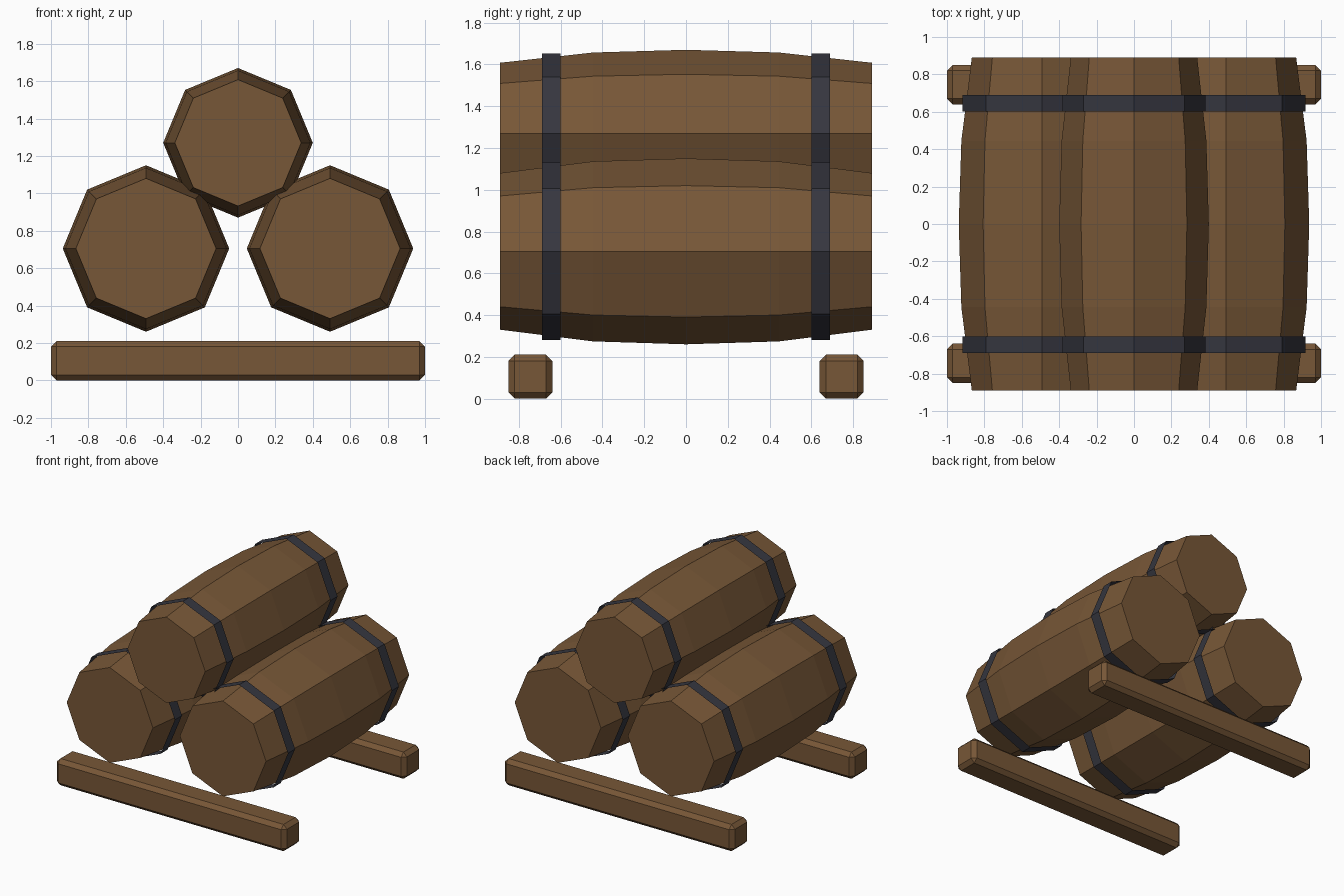
import bpy, bmesh, math

if "Cube" in bpy.data.objects:
    bpy.data.objects.remove(bpy.data.objects["Cube"])


def material(name, rgb):
    m = bpy.data.materials.new(name)
    m.diffuse_color = (*rgb, 1)
    m.use_nodes = True
    m.node_tree.nodes["Principled BSDF"].inputs["Base Color"].default_value = m.diffuse_color
    return m


WOOD = material("brown wood", (0.185, 0.095, 0.038))
IRON = material("dark iron", (0.036, 0.037, 0.050))


def octagon_tube(name, x, z, profile, mat, capped):
    """Eight-sided tube along y from (y, radius) pairs, one corner pointing up."""
    bm = bmesh.new()
    rings = []
    for y, r in profile:
        rings.append([bm.verts.new((x + r * math.sin(k * math.pi / 4), y,
                                    z + r * math.cos(k * math.pi / 4)))
                      for k in range(8)])
    for a, b in zip(rings, rings[1:]):
        for k in range(8):
            n = (k + 1) % 8
            bm.faces.new((a[k], b[k], b[n], a[n]))
    if capped:
        bm.faces.new(rings[0])
        bm.faces.new(rings[-1][::-1])
    mesh = bpy.data.meshes.new(name)
    bm.to_mesh(mesh)
    bm.free()
    mesh.materials.append(mat)
    obj = bpy.data.objects.new(name, mesh)
    bpy.context.collection.objects.link(obj)
    return obj


def beam(name, y):
    bpy.ops.mesh.primitive_cube_add(size=1, location=(0, y, 0.105))
    obj = bpy.context.object
    obj.name = name
    obj.scale = (2.0, 0.21, 0.21)
    bpy.ops.object.transform_apply(location=False, rotation=False, scale=True)
    bevel = obj.modifiers.new("chamfer", 'BEVEL')
    bevel.width = 0.03
    bevel.segments = 1
    obj.data.materials.append(WOOD)


# Barrels: name, centre x, centre z, radii at end / quarter / middle, hoop radius
barrels = [
    ("left_barrel", -0.492, 0.705, (0.375, 0.431, 0.445), 0.425),
    ("right_barrel", 0.492, 0.705, (0.375, 0.431, 0.445), 0.425),
    ("top_barrel", 0.0, 1.27, (0.338, 0.387, 0.40), 0.383),
]
for name, x, z, (end, quarter, middle), hoop in barrels:
    staves = [(-0.89, end), (-0.445, quarter), (0, middle),
              (0.445, quarter), (0.89, end)]
    octagon_tube(name, x, z, staves, WOOD, True)
    # Open iron hoops near both ends
    for side, y in (("front", -0.645), ("back", 0.645)):
        octagon_tube(f"{name}_{side}_hoop", x, z,
                     [(y - 0.044, hoop), (y + 0.044, hoop)], IRON, False)

# Support beams
beam("front_beam", -0.745)
beam("back_beam", 0.745)
